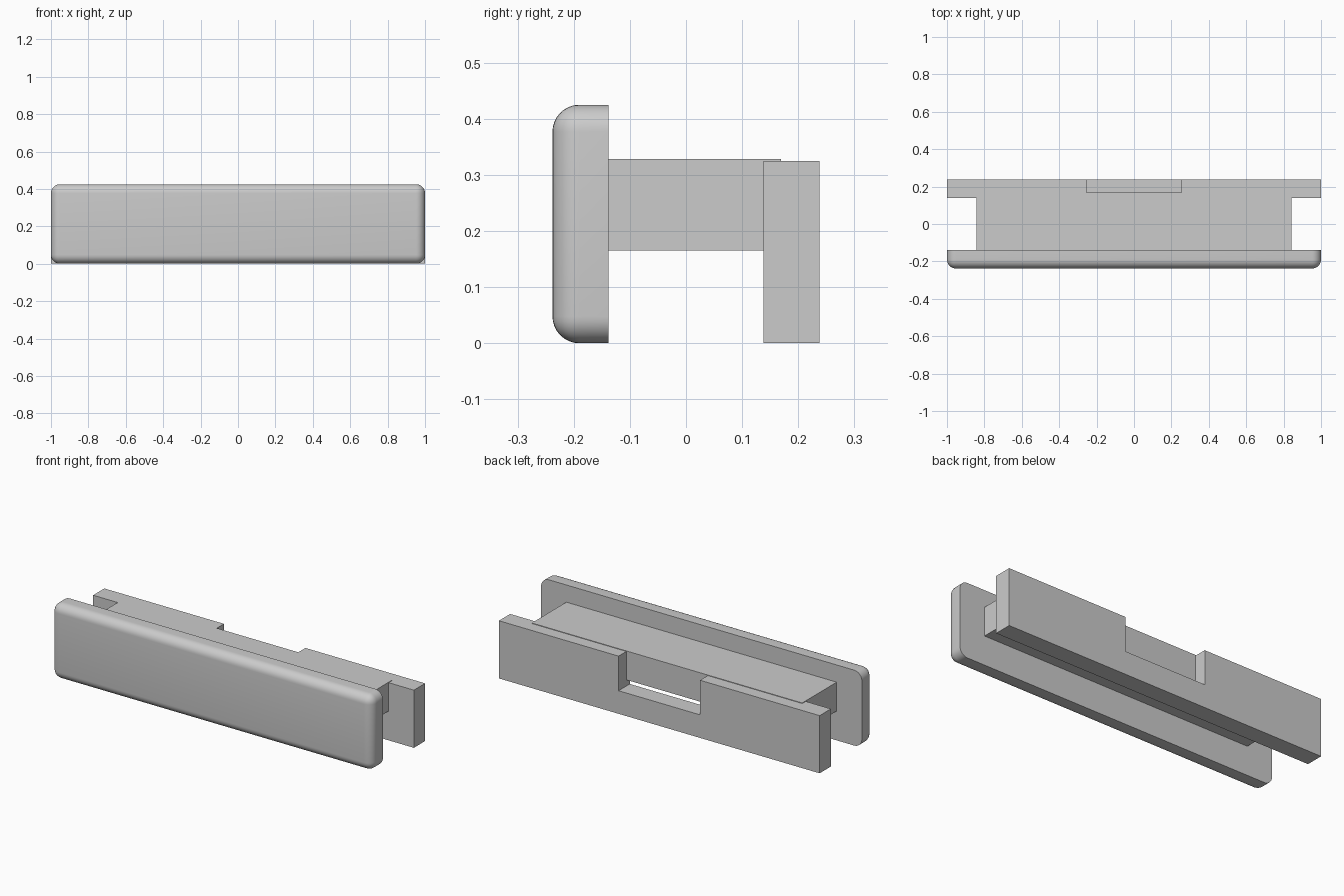
import bpy, bmesh, math

cube = bpy.data.objects.get("Cube")
if cube:
    bpy.data.objects.remove(cube, do_unlink=True)

grey = bpy.data.materials.new("light_grey")
grey.use_nodes = True
COLOR = (0.6, 0.6, 0.6, 1)
grey.diffuse_color = COLOR
grey.node_tree.nodes["Principled BSDF"].inputs["Base Color"].default_value = COLOR


def finish(name, bm):
    bmesh.ops.recalc_face_normals(bm, faces=bm.faces)
    mesh = bpy.data.meshes.new(name)
    bm.to_mesh(mesh)
    bm.free()
    mesh.materials.append(grey)
    obj = bpy.data.objects.new(name, mesh)
    bpy.context.collection.objects.link(obj)
    return obj


def extrude_profile(points, y0, y1):
    """Solid from an x-z outline, extruded from y0 to y1."""
    bm = bmesh.new()
    face = bm.faces.new([bm.verts.new((x, y0, z)) for x, z in points])
    ext = bmesh.ops.extrude_face_region(bm, geom=[face])["geom"]
    verts = [v for v in ext if isinstance(v, bmesh.types.BMVert)]
    bmesh.ops.translate(bm, verts=verts, vec=(0, y1 - y0, 0))
    return bm


def rect(half, z0, z1):
    return [(-half, z0), (half, z0), (half, z1), (-half, z1)]


# Front plate: every edge rounded except around the flat back
FRONT, BACK = -0.238, -0.138
bm = extrude_profile(rect(1, 0, 0.425), FRONT, BACK)
edges = [e for e in bm.edges if any(v.co.y < BACK - 0.01 for v in e.verts)]
bmesh.ops.bevel(bm, geom=edges, offset=0.048, segments=8, profile=0.5,
                affect='EDGES', clamp_overlap=True)
front = finish("front_plate", bm)
bpy.context.view_layer.objects.active = front
front.select_set(True)
bpy.ops.object.shade_smooth_by_angle(angle=math.radians(30))
front.select_set(False)

# Connecting block, set slightly into the back plate
finish("connecting_block", extrude_profile(rect(0.843, 0.165, 0.328), BACK, 0.169))

# Back plate with a notch cut in the top
NOTCH, FLOOR, TOP = 0.254, 0.13, 0.325
right_half = [(1, 0), (1, TOP), (NOTCH, TOP), (NOTCH, FLOOR)]
outline = right_half + [(-x, z) for x, z in reversed(right_half)]
finish("back_plate", extrude_profile(outline, 0.138, 0.238))
